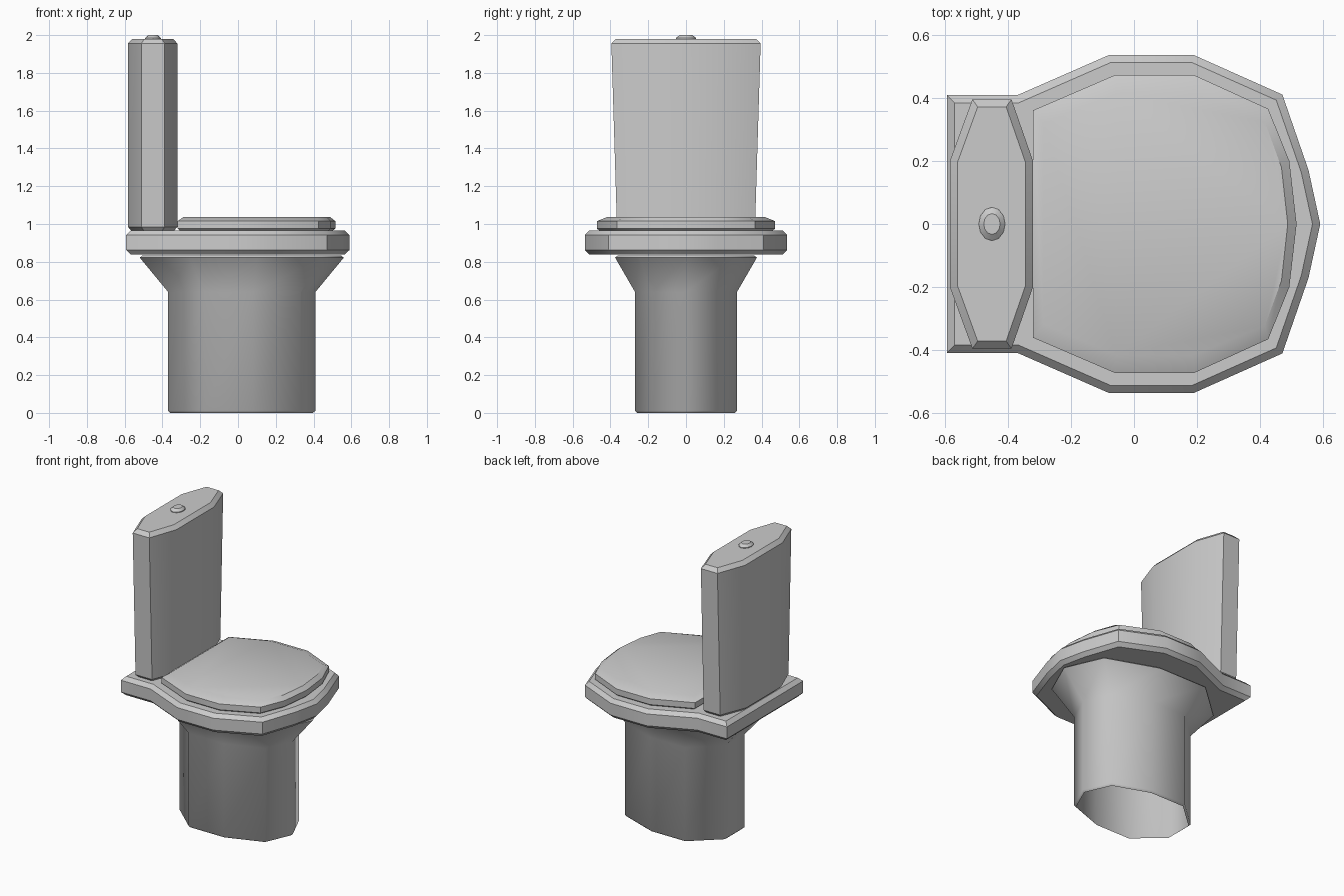
import bpy, bmesh, math
from mathutils import Vector

if "Cube" in bpy.data.objects:
    bpy.data.objects.remove(bpy.data.objects["Cube"])


def mirrored(half):
    """Full counter-clockwise outline from its y >= 0 half, listed back to front."""
    return [(x, -y) for x, y in half] + [(x, y) for x, y in reversed(half) if y > 0]


def inset(outline, d):
    """Mitred inward offset of a counter-clockwise outline."""
    pts = [Vector(p) for p in outline]
    out = []
    for i, p in enumerate(pts):
        a = (p - pts[i - 1]).normalized()
        b = (pts[(i + 1) % len(pts)] - p).normalized()
        na, nb = Vector((-a.y, a.x)), Vector((-b.y, b.x))
        out.append(tuple(p + (na + nb) * d / (1 + na.dot(nb))))
    return out


def scaled(outline, sx, sy, cx=0.0):
    return [(cx + (x - cx) * sx, y * sy) for x, y in outline]


def loft(name, rings, capped=True, angle=35):
    """Skin a stack of (outline, z) rings."""
    bm = bmesh.new()
    loops = [[bm.verts.new((x, y, z)) for x, y in o] for o, z in rings]
    n = len(loops[0])
    for lo, hi in zip(loops, loops[1:]):
        for i in range(n):
            j = (i + 1) % n
            bm.faces.new((lo[i], lo[j], hi[j], hi[i]))
    if capped:
        bm.faces.new(loops[0][::-1])
        bm.faces.new(loops[-1])
    mesh = bpy.data.meshes.new(name)
    bm.to_mesh(mesh)
    bm.free()
    obj = bpy.data.objects.new(name, mesh)
    bpy.context.collection.objects.link(obj)
    bpy.ops.object.select_all(action='DESELECT')
    obj.select_set(True)
    bpy.context.view_layer.objects.active = obj
    bpy.ops.object.shade_smooth_by_angle(angle=math.radians(angle))
    return obj


# Pedestal: straight foot flaring out to the bowl, open underneath
foot = mirrored([(-0.37, 0.10), (-0.18, 0.27), (0.08, 0.27), (0.33, 0.18), (0.41, 0)])
flare = scaled(foot, 1.385, 1.39, 0.02)
loft("pedestal", [(inset(foot, 0.012), 0.0), (foot, 0.012), (foot, 0.64),
                  (flare, 0.822), (inset(flare, 0.012), 0.832)],
     capped=False, angle=45)

# Bowl rim: wide plate with bevelled edges, carrying the tank at the back
rim = mirrored([(-0.592, 0.408), (-0.37, 0.408), (-0.08, 0.535), (0.19, 0.535),
                (0.47, 0.41), (0.553, 0.17), (0.59, 0)])
loft("rim", [(inset(rim, 0.024), 0.838), (rim, 0.862), (rim, 0.942),
             (inset(rim, 0.024), 0.966)])

# Lid: smaller slab with a sloped upper edge
lid = mirrored([(-0.32, 0.36), (-0.06, 0.472), (0.19, 0.472), (0.425, 0.365),
                (0.492, 0.2), (0.515, 0)])
lid_top = mirrored([(-0.287, 0.318), (-0.055, 0.415), (0.188, 0.415), (0.415, 0.322),
                    (0.467, 0.18), (0.487, 0)])
loft("lid", [(inset(lid, 0.012), 0.966), (lid, 0.976), (lid, 1.015), (lid_top, 1.038)])

# Tank: tall eight-sided box, slightly narrower at the bottom
tank = mirrored([(-0.583, 0.2), (-0.512, 0.395), (-0.388, 0.395), (-0.32, 0.2)])
# close the back and front by reordering into one convex loop
tank_low = scaled(tank, 1, 0.925)
loft("tank", [(inset(tank_low, 0.018), 0.966), (tank_low, 0.985), (tank, 1.955),
              (inset(tank, 0.024), 1.98)])

# Flush button: small oval dome on the tank
circle = [(math.cos(i * math.pi / 6), math.sin(i * math.pi / 6)) for i in range(12)]


def oval(rx, ry):
    return [(-0.45 + x * rx, y * ry) for x, y in circle]


loft("flush_button", [(oval(0.042, 0.053), 1.97), (oval(0.042, 0.053), 1.985),
                      (oval(0.026, 0.033), 2.0)])
